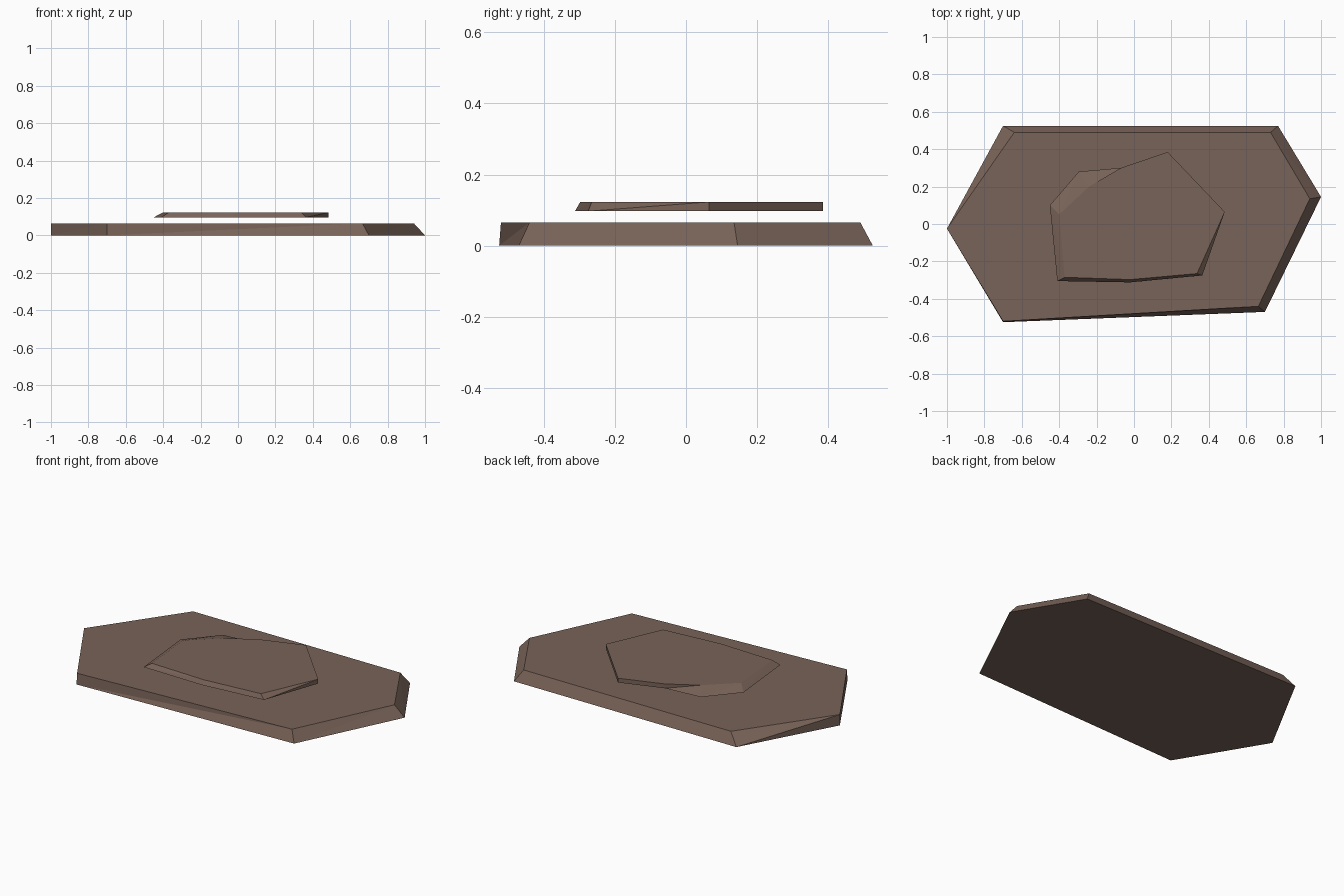
import bpy, bmesh

if "Cube" in bpy.data.objects:
    bpy.data.objects.remove(bpy.data.objects["Cube"])

stone = bpy.data.materials.new("brown_stone")
stone.diffuse_color = (0.19, 0.125, 0.098, 1)
stone.use_nodes = True
stone.node_tree.nodes["Principled BSDF"].inputs["Base Color"].default_value = stone.diffuse_color


def slab(name, bottom, top, z0, z1):
    """Chipped slab between two outlines listed counter-clockwise."""
    bm = bmesh.new()
    lo = [bm.verts.new((x, y, z0)) for x, y in bottom]
    hi = [bm.verts.new((x, y, z1)) for x, y in top]
    n = len(lo)
    bm.faces.new(hi)
    bm.faces.new(lo[::-1])
    for i in range(n):
        j = (i + 1) % n
        # every side is split from the lower corner to the next upper corner
        bm.faces.new((lo[i], lo[j], hi[j]))
        bm.faces.new((lo[i], hi[j], hi[i]))
    me = bpy.data.meshes.new(name)
    bm.to_mesh(me)
    bm.free()
    me.materials.append(stone)
    ob = bpy.data.objects.new(name, me)
    bpy.context.collection.objects.link(ob)
    return ob


# Large base stone
slab("base_slab",
     [(-0.70, -0.525), (0.70, -0.47), (1.0, 0.145), (0.77, 0.525), (-0.70, 0.525), (-1.0, -0.025)],
     [(-0.70, -0.52), (0.665, -0.44), (0.94, 0.135), (0.73, 0.49), (-0.64, 0.49), (-1.0, -0.025)],
     0.0, 0.065)

# Smaller plate hovering just above it
slab("upper_slab",
     [(-0.41, -0.305), (-0.02, -0.312), (0.365, -0.275), (0.485, 0.065),
      (0.18, 0.385), (-0.07, 0.30), (-0.295, 0.28), (-0.45, 0.10)],
     [(-0.37, -0.285), (-0.02, -0.297), (0.337, -0.265), (0.485, 0.065),
      (0.18, 0.385), (-0.07, 0.30), (-0.24, 0.20), (-0.40, 0.05)],
     0.097, 0.123)
